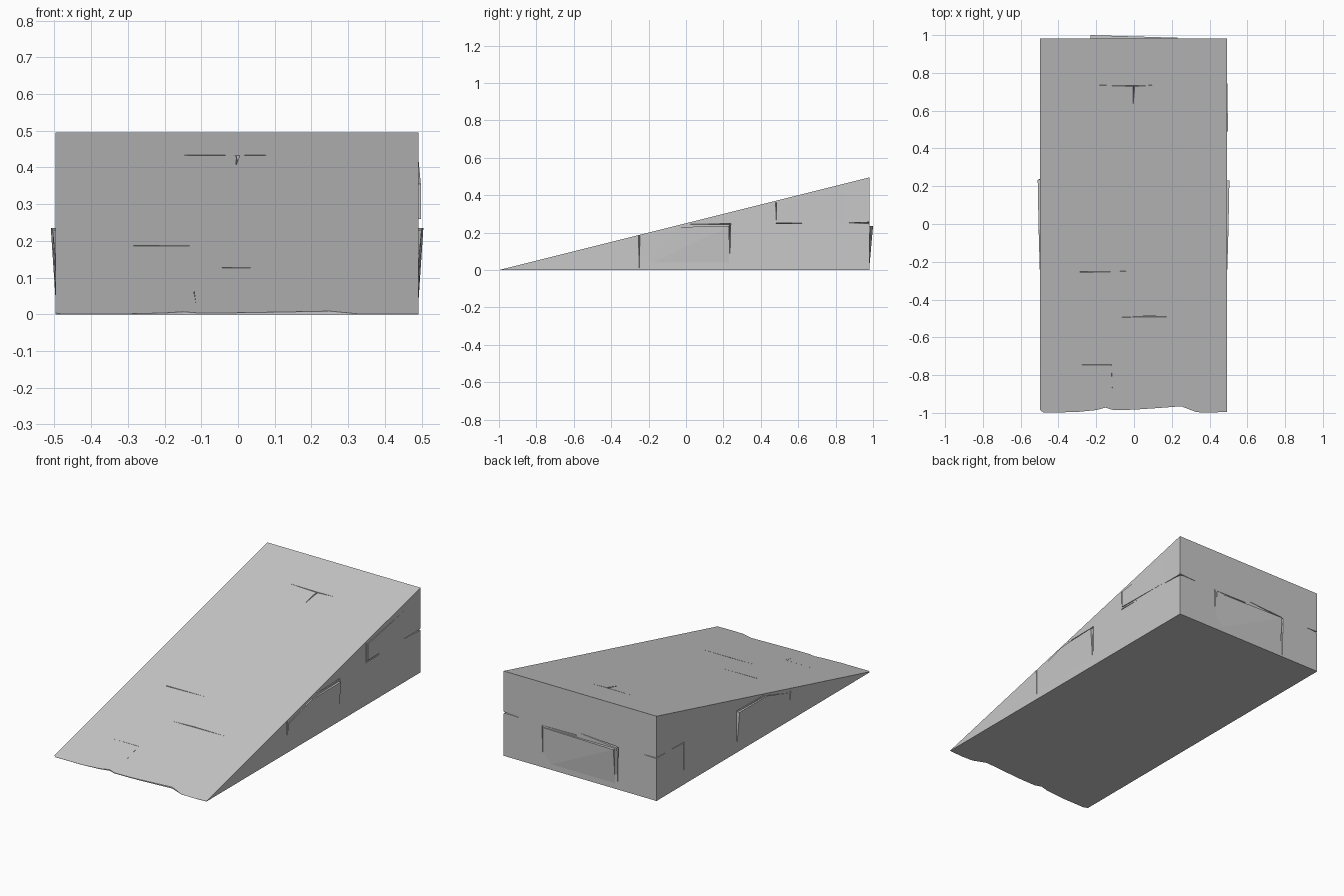
import bpy, bmesh
from mathutils import Vector

if "Cube" in bpy.data.objects:
    bpy.data.objects.remove(bpy.data.objects["Cube"], do_unlink=True)

RISE = 0.25      # slope of the ramp surface
BACK = 0.982
RIGHT, LEFT = 0.492, -0.497

stone = bpy.data.materials.new("stone grey")
stone.use_nodes = True
grey = (0.58, 0.58, 0.58, 1)
stone.diffuse_color = grey
stone.node_tree.nodes["Principled BSDF"].inputs["Base Color"].default_value = grey


def place(face, u, v, d):
    """Point on a face of the ramp, moved outwards by d."""
    if face == "right":
        return Vector((RIGHT + d, u, v))
    if face == "left":
        return Vector((LEFT - d, u, v))
    if face == "back":
        return Vector((u, BACK + d, v))
    return Vector((u, v, RISE * (v + 1))) + Vector((0, -RISE, 1)).normalized() * d


def finish(name, bm):
    bmesh.ops.recalc_face_normals(bm, faces=bm.faces)
    mesh = bpy.data.meshes.new(name)
    bm.to_mesh(mesh)
    bm.free()
    mesh.materials.append(stone)
    obj = bpy.data.objects.new(name, mesh)
    bpy.context.collection.objects.link(obj)
    return obj


def hull(name, points):
    bm = bmesh.new()
    for p in points:
        bm.verts.new(p)
    res = bmesh.ops.convex_hull(bm, input=bm.verts)
    loose = {g for g in res["geom_interior"] + res["geom_unused"]
             if isinstance(g, bmesh.types.BMVert)}
    bmesh.ops.delete(bm, geom=list(loose), context="VERTS")
    return finish(name, bm)


def combine(body, tool, operation):
    mod = body.modifiers.new(operation, "BOOLEAN")
    mod.operation, mod.object, mod.solver = operation, tool, "EXACT"
    bpy.context.view_layer.objects.active = body
    bpy.ops.object.modifier_apply(modifier=mod.name)
    bpy.data.objects.remove(tool, do_unlink=True)


def bulge(face, outline):
    """Stone block standing slightly proud; outline holds (u, v, height)."""
    combine(ramp, hull("block", [place(face, u, v, d) for u, v, h in outline
                                 for d in (-0.04, h)]), "UNION")


def crack(face, start, end, width=0.018, depth=0.02):
    """V-shaped groove, wide at the start and pointed at the end."""
    a, b = Vector(start), Vector(end)
    side = (b - a).orthogonal().normalized() * width / 2
    pts = [place(face, *(a + side), 0.025), place(face, *(a - side), 0.025),
           place(face, *a, -depth)]
    pts += [place(face, *(b + side * 0.15), 0.025),
            place(face, *(b - side * 0.15), 0.025), place(face, *b, -0.001)]
    combine(ramp, hull("groove", pts), "DIFFERENCE")


# Wedge body with a worn front lip
lip = [(LEFT, -0.985), (-0.48, -0.998), (-0.31, -0.996), (-0.2, -0.985),
       (-0.15, -0.972), (-0.11, -0.985), (0.0, -0.983), (0.16, -0.972),
       (0.25, -0.965), (0.33, -0.996), (0.4, -0.999), (RIGHT, -0.994)]
outline = lip + [(RIGHT, BACK), (LEFT, BACK)]
bm = bmesh.new()
low = [bm.verts.new((x, y, 0)) for x, y in outline]
high = [bm.verts.new((x, y, RISE * (y + 1))) for x, y in outline]
bm.faces.new(low[::-1])
bm.faces.new(high)
for i in range(len(low)):
    j = (i + 1) % len(low)
    bm.faces.new((low[i], low[j], high[j], high[i]))
ramp = finish("stone_ramp", bm)

# Proud blocks on the sides and back
bulge("left", [(-0.24, 0.01, -0.002), (0.24, 0.01, -0.002), (0.24, 0.235, 0.013),
               (-0.03, 0.23, 0.008), (-0.24, 0.165, 0.002)])
bulge("right", [(-0.24, 0.01, -0.002), (0.23, 0.01, -0.002), (0.23, 0.235, 0.013),
                (-0.03, 0.23, 0.008), (-0.24, 0.165, 0.002)])
bulge("right", [(0.49, 0.26, 0.006), (0.96, 0.26, -0.002), (0.49, 0.355, 0.006),
                (0.96, 0.44, -0.002)])
bulge("back", [(-0.23, 0.01, -0.002), (0.23, 0.01, -0.002), (-0.23, 0.235, 0.018),
               (0.23, 0.235, 0.004)])

# Joints in the right side
crack("right", (-0.25, 0.185), (-0.25, 0.01))
crack("right", (0.235, 0.25), (0.235, 0.04))
crack("right", (0.482, 0.36), (0.482, 0.25), 0.012)
crack("right", (0.24, 0.245), (0.01, 0.245), 0.014)
crack("right", (0.48, 0.25), (0.62, 0.25), 0.012)
crack("right", (0.99, 0.25), (0.83, 0.255), 0.016)

# Joints in the left side
crack("left", (0.73, 0.245), (0.73, 0.06), 0.014)
crack("left", (0.73, 0.245), (0.84, 0.25), 0.012)
crack("left", (0.24, 0.24), (0.24, 0.02))
crack("left", (0.24, 0.24), (-0.03, 0.24), 0.014)
crack("left", (-0.255, 0.17), (-0.255, 0.05), 0.014)
crack("left", (0.99, 0.25), (0.9, 0.25), 0.016)

# Joints in the back
crack("back", (-0.245, 0.245), (-0.245, 0.01), 0.026)
crack("back", (-0.24, 0.245), (0.0, 0.265), 0.02)
crack("back", (0.24, 0.24), (0.24, 0.02), 0.014)
crack("back", (0.02, 0.245), (0.26, 0.245), 0.012)
crack("back", (0.5, 0.255), (0.38, 0.25), 0.014)
crack("back", (-0.5, 0.25), (-0.42, 0.25), 0.014)

# Joints in the ramp surface
crack("top", (0.0, 0.73), (-0.19, 0.735), 0.012)
crack("top", (0.0, 0.73), (0.1, 0.735), 0.012)
crack("top", (0.0, 0.73), (-0.005, 0.63), 0.02)
crack("top", (-0.285, -0.255), (-0.04, -0.25), 0.016, 0.012)
crack("top", (0.06, -0.49), (-0.09, -0.495), 0.01)
crack("top", (0.06, -0.49), (0.26, -0.49), 0.01)
crack("top", (-0.12, -0.745), (-0.29, -0.745), 0.006, 0.008)
crack("top", (-0.12, -0.745), (-0.115, -0.87), 0.005, 0.008)
